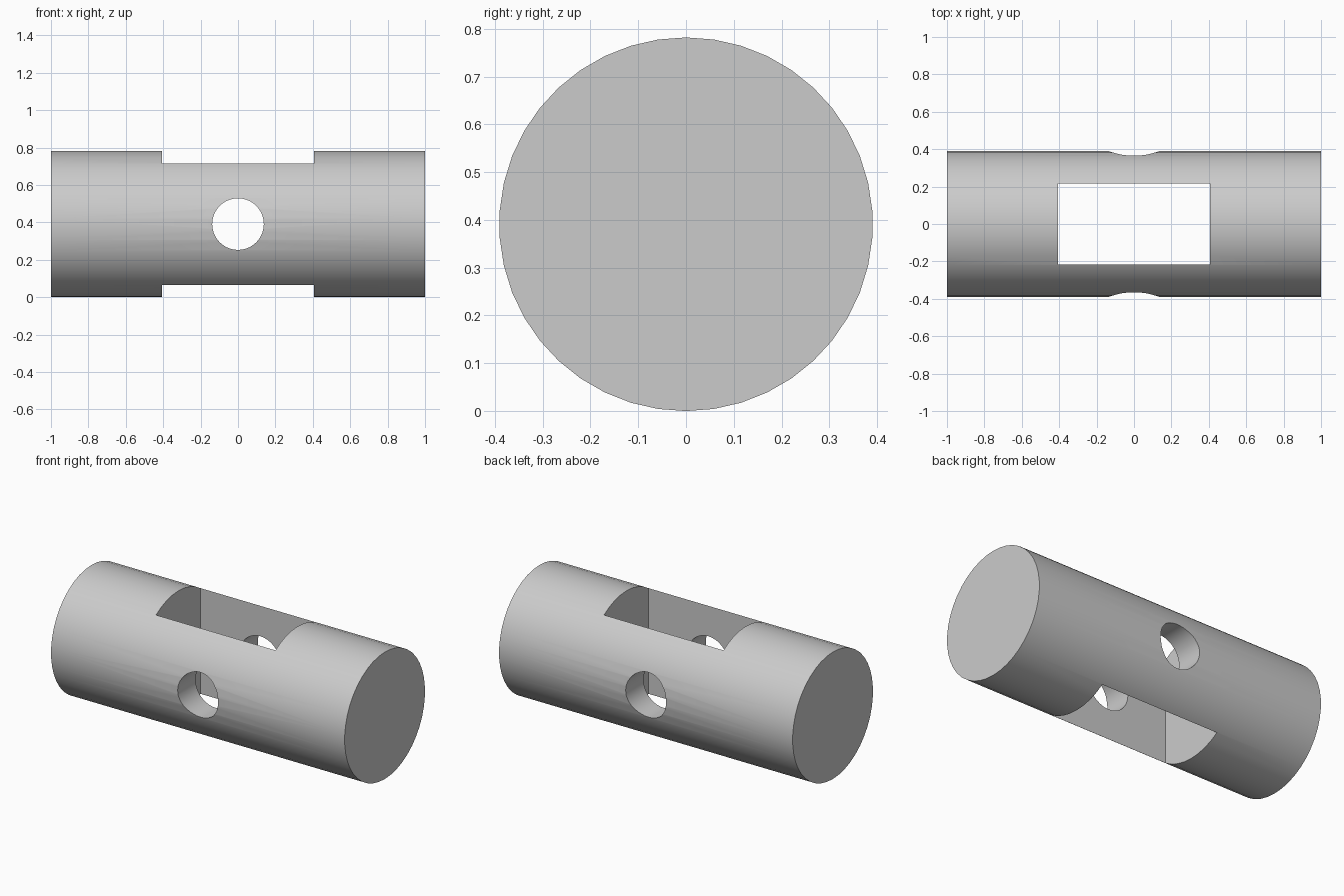
import bpy
import bmesh
from math import radians
from mathutils import Matrix

default_cube = bpy.data.objects.get("Cube")
if default_cube:
    bpy.data.objects.remove(default_cube, do_unlink=True)

RADIUS = 0.391
LENGTH = 2.0
SLOT_LENGTH, SLOT_WIDTH = 0.814, 0.433
HOLE_RADIUS = 0.138

# Axis swaps: local z becomes x, or local z becomes y
ALONG_X = Matrix(((0, 0, 1), (1, 0, 0), (0, 1, 0))).to_4x4()
ALONG_Y = Matrix.Rotation(radians(-90), 4, "X")

steel = bpy.data.materials.new("plain grey")
steel.use_nodes = True
grey = (0.6, 0.6, 0.6, 1)
steel.diffuse_color = grey
steel.node_tree.nodes["Principled BSDF"].inputs["Base Color"].default_value = grey


def add_object(name, bm):
    mesh = bpy.data.meshes.new(name)
    bmesh.ops.recalc_face_normals(bm, faces=bm.faces)
    bm.to_mesh(mesh)
    bm.free()
    mesh.materials.append(steel)
    obj = bpy.data.objects.new(name, mesh)
    obj.location.z = RADIUS
    bpy.context.collection.objects.link(obj)
    return obj


def cylinder(name, radius, depth, sides, matrix):
    bm = bmesh.new()
    bmesh.ops.create_cone(bm, cap_ends=True, segments=sides, radius1=radius,
                          radius2=radius, depth=depth, matrix=matrix)
    return add_object(name, bm)


def box(name, size):
    bm = bmesh.new()
    bmesh.ops.create_cube(bm, size=1, matrix=Matrix.Diagonal((*size, 1)))
    return add_object(name, bm)


# Round bar
bar = cylinder("slotted_bar", RADIUS, LENGTH, 42, ALONG_X)

# Rectangular slot through the height, round hole through the depth
cutters = [
    box("slot_cutter", (SLOT_LENGTH, SLOT_WIDTH, 1.2)),
    cylinder("hole_cutter", HOLE_RADIUS, 1.2, 40, ALONG_Y),
]

bpy.ops.object.select_all(action="DESELECT")
bar.select_set(True)
bpy.context.view_layer.objects.active = bar
for cutter in cutters:
    cutter.hide_render = True
    cut = bar.modifiers.new(cutter.name, "BOOLEAN")
    cut.operation = "DIFFERENCE"
    cut.solver = "EXACT"
    cut.object = cutter
    bpy.ops.object.modifier_apply(modifier=cut.name)
    bpy.data.objects.remove(cutter, do_unlink=True)

# Smooth walls with crisp rims
bpy.ops.object.shade_smooth_by_angle(angle=radians(30))
